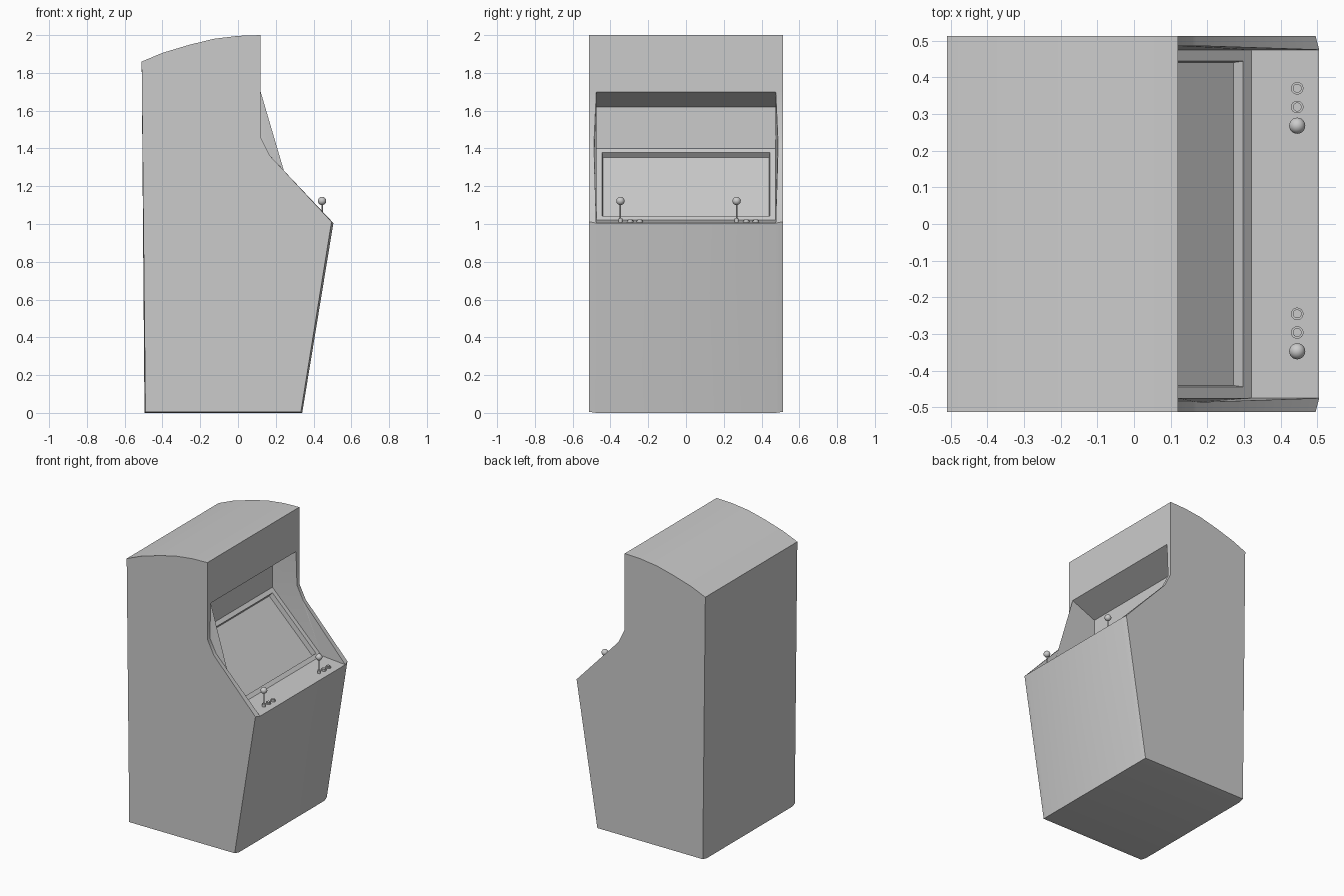
import bpy, bmesh

if "Cube" in bpy.data.objects:
    bpy.data.objects.remove(bpy.data.objects["Cube"])

INNER, OUTER = 0.475, 0.513

# cabinet profiles in x, z
roof = [(0.12, 2.0), (0.0, 1.996), (-0.13, 1.98), (-0.26, 1.948), (-0.40, 1.906), (-0.51, 1.86)]
base_in = [(-0.495, 0.0), (0.34, 0.0), (0.505, 1.005)]
base_out = [(-0.49, 0.006), (0.333, 0.006), (0.495, 1.012)]
shoulder = [(0.17, 1.36), (0.12, 1.46)]
marquee_low = [(0.12, 1.70)]
recess = [(0.32, 1.02), (-0.064, 1.40), (-0.064, 1.62)]


def build_cabinet():
    bm = bmesh.new()

    def row(points, y):
        return [bm.verts.new((x, y, z)) for x, z in points]

    cores, bezel = [], None
    for s in (-1, 1):
        # inner edge of the side wall, bowed out slightly at the shoulder
        base, top = row(base_in, s * INNER), row(marquee_low + roof, s * INNER)
        bow, deep = row(shoulder, s * 0.486), row(recess, s * INNER)
        rim = base + bow + top
        outer = row(base_out + shoulder + marquee_low + roof, s * OUTER)
        # outside of the wall, its rim, and the inner cheek beside the screen
        bm.faces.new(outer)
        n = len(rim)
        for i in range(n):
            j = (i + 1) % n
            bm.faces.new((rim[i], rim[j], outer[j], outer[i]))
        cheek = bm.faces.new([base[2]] + bow + [top[0]] + deep[::-1])
        bmesh.ops.triangulate(bm, faces=[cheek])
        cores.append(base + deep + top)

    # skin across the width
    a, b = cores
    n = len(a)
    for i in range(n):
        j = (i + 1) % n
        f = bm.faces.new((a[i], a[j], b[j], b[i]))
        if i == 3:
            bezel = f
    bmesh.ops.recalc_face_normals(bm, faces=bm.faces[:])

    # screen sunk into the sloped bezel
    bmesh.ops.inset_individual(bm, faces=[bezel], thickness=0.044, depth=0)
    bmesh.ops.inset_individual(bm, faces=[bezel], thickness=0.005, depth=-0.035)

    mesh = bpy.data.meshes.new("cabinet")
    bm.to_mesh(mesh)
    bm.free()
    ob = bpy.data.objects.new("cabinet", mesh)
    bpy.context.collection.objects.link(ob)


def cylinder(name, r, x, y, z0, z1, sides=24):
    bpy.ops.mesh.primitive_cylinder_add(vertices=sides, radius=r, depth=z1 - z0,
                                        location=(x, y, (z0 + z1) / 2))
    bpy.context.object.name = name


build_cabinet()

# two sets of controls: a joystick and two buttons each
X = 0.445
for y in (-0.347, 0.268):
    cylinder("joystick_collar", 0.011, X, y, 1.004, 1.03)
    cylinder("joystick_stick", 0.004, X, y, 1.02, 1.11, 12)
    bpy.ops.mesh.primitive_uv_sphere_add(segments=24, ring_count=12, radius=0.022,
                                         location=(X, y, 1.122))
    bpy.context.object.name = "joystick_ball"
    for k in (1, 2):
        yb = y + 0.051 * k
        cylinder("button_ring", 0.017, X, yb, 1.004, 1.018)
        cylinder("button_cap", 0.012, X, yb, 1.01, 1.024)

bpy.ops.object.select_all(action='SELECT')
bpy.ops.object.shade_smooth_by_angle()
